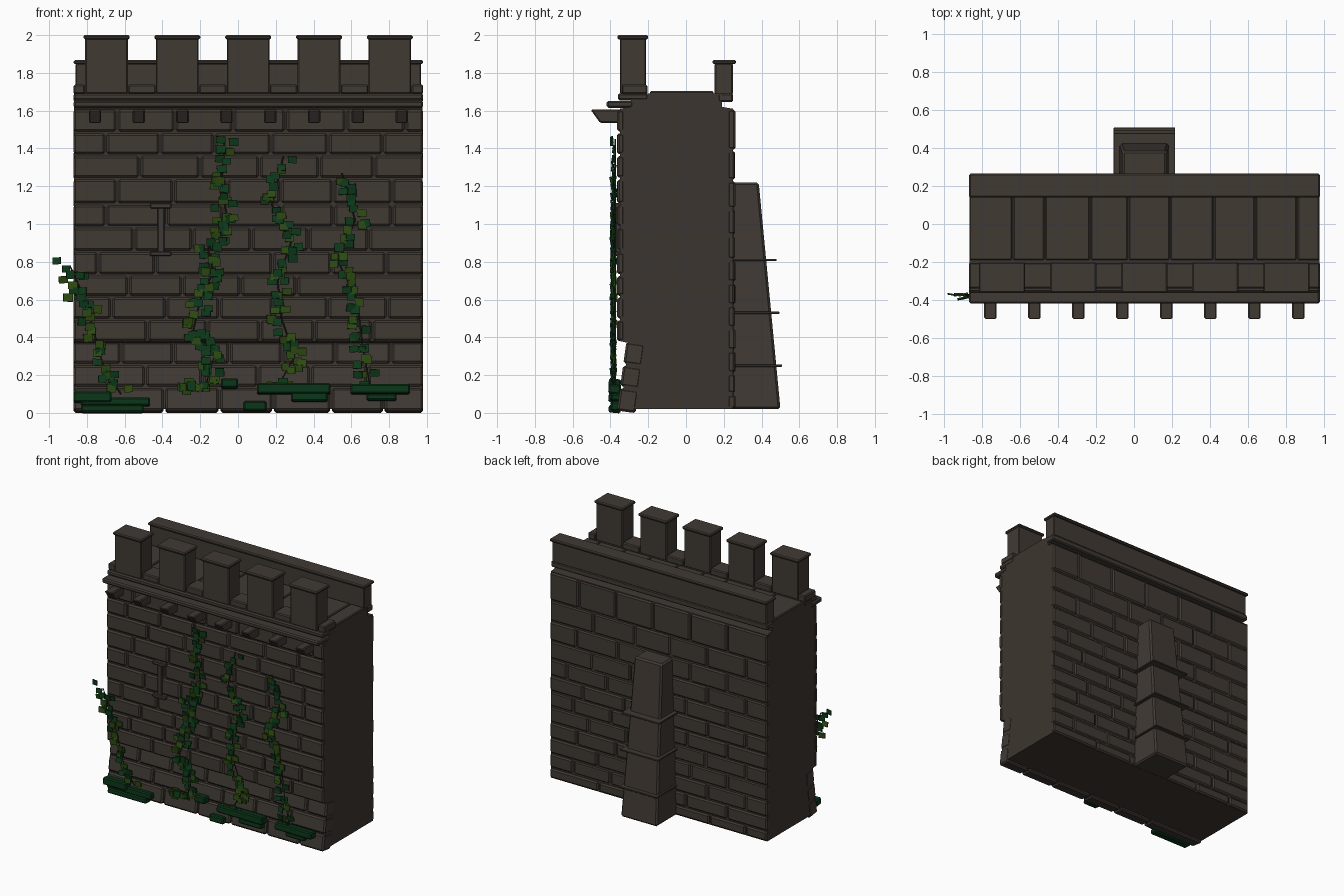
import bpy, bmesh, random
from math import radians
from mathutils import Vector, Matrix, Euler

random.seed(7)
if "Cube" in bpy.data.objects:
    bpy.data.objects.remove(bpy.data.objects["Cube"], do_unlink=True)


def material(name, rgb):
    m = bpy.data.materials.new(name)
    m.use_nodes = True
    m.diffuse_color = (*rgb, 1)
    m.node_tree.nodes["Principled BSDF"].inputs["Base Color"].default_value = (*rgb, 1)
    return m


STONE = material("brown stone", (0.052, 0.042, 0.034))
MORTAR = material("mortar and core", (0.046, 0.036, 0.029))
LEAF_DARK = material("dark green leaf", (0.004, 0.042, 0.010))
LEAF_LIGHT = material("olive green leaf", (0.026, 0.070, 0.006))
MOSS = material("moss", (0.003, 0.034, 0.009))
STEM = material("ivy stem", (0.035, 0.024, 0.016))

X0, X1 = -0.87, 0.98
MID = (X0 + X1) / 2


def box(bm, x, y, z, rot=None):
    """Add a box spanning three (low, high) pairs, optionally turned about its centre."""
    lo, hi = Vector((x[0], y[0], z[0])), Vector((x[1], y[1], z[1]))
    m = Matrix.Translation((lo + hi) / 2)
    if rot:
        m = m @ Euler(rot).to_matrix().to_4x4()
    size = hi - lo
    return bmesh.ops.create_cube(bm, size=1, matrix=m @ Matrix.Diagonal((*size, 1)))["verts"]


def finish(name, bm, mats, bevel=0.0):
    bmesh.ops.recalc_face_normals(bm, faces=bm.faces)
    me = bpy.data.meshes.new(name)
    bm.to_mesh(me)
    bm.free()
    ob = bpy.data.objects.new(name, me)
    bpy.context.collection.objects.link(ob)
    for m in mats:
        me.materials.append(m)
    if bevel:
        mod = ob.modifiers.new("worn edges", "BEVEL")
        mod.width = bevel
        mod.segments = 1
    return ob


def boxes(name, spans, mat=STONE, bevel=0.0):
    bm = bmesh.new()
    for s in spans:
        box(bm, *s)
    return finish(name, bm, [mat], bevel)


def extrude_x(bm, profile, xa, xb):
    """Sweep a (y, z) outline from xa to xb."""
    face = bm.faces.new([bm.verts.new((xa, y, z)) for y, z in profile])
    ext = bmesh.ops.extrude_face_region(bm, geom=[face])["geom"]
    moved = [v for v in ext if isinstance(v, bmesh.types.BMVert)]
    bmesh.ops.translate(bm, verts=moved, vec=(xb - xa, 0, 0))


# Wall core with a sloping foot
bm = bmesh.new()
extrude_x(bm, [(-0.345, 0.02), (-0.305, 0.37), (-0.35, 0.38), (-0.35, 1.61), (-0.29, 1.62),
               (-0.29, 1.69), (0.19, 1.69), (0.19, 1.62), (0.25, 1.61), (0.25, 0.02)], X0 + 0.002, X1 - 0.002)
finish("wall_core", bm, [MORTAR])


def course(first, width):
    """Split the wall length into stones, with the first joint at the given distance."""
    joints = [X0, X0 + first]
    while joints[-1] + width * 1.35 < X1:
        joints.append(joints[-1] + width * random.uniform(0.92, 1.08))
    return zip(joints, joints[1:] + [X1])


# Front courses; the lowest three lean back
GAP = 0.005
rows = [0, 0.13, 0.25, 0.375, 0.495, 0.615, 0.73, 0.855, 0.985, 1.105, 1.24, 1.365, 1.485, 1.61]
firsts = [0.48, 0.38, 0.25, 0.39, 0.2, 0.29, 0.13, 0.32, 0.17, 0.23, 0.35, 0.17, 0.23]
spans = []
for i, first in enumerate(firsts):
    z = (rows[i] + GAP, rows[i + 1] - GAP)
    for a, b in course(first, 0.3):
        x = (a + GAP * (a > X0), b - GAP * (b < X1))
        if i < 3:
            y = -0.358 + 0.017 * i
            spans.append((x, (y, y + 0.1), z, (radians(-8), 0, 0)))
        else:
            spans.append((x, (-0.366 + random.uniform(0, 0.006), -0.325), z))
boxes("front_stones", spans, STONE, 0.011)

# Back courses
rows = [0.02, 0.1, 0.21, 0.33, 0.45, 0.57, 0.69, 0.81, 0.94, 1.08, 1.23, 1.39, 1.61]
spans = []
for i in range(len(rows) - 1):
    for a, b in course(0.34 if i % 2 else 0.18, 0.33):
        spans.append(((a + GAP * (a > X0), b - GAP * (b < X1)),
                      (0.22, 0.263 - random.uniform(0, 0.006)), (rows[i] + GAP, rows[i + 1] - GAP)))
boxes("back_stones", spans, STONE, 0.01)

# String courses
boxes("front_string_courses", [((X0, X1), (-0.42, -0.28), (1.615, 1.652)),
                               ((X0, X1), (-0.36, -0.20), (1.655, 1.692))], STONE, 0.009)
boxes("back_string_courses", [((X0, X1), (0.17, 0.25), (1.645, 1.69))], STONE, 0.008)

# Corbels under the front string course
bm = bmesh.new()
for i in range(8):
    c = -0.757 + 0.232 * i
    extrude_x(bm, [(-0.34, 1.605), (-0.505, 1.605), (-0.455, 1.535), (-0.34, 1.535)], c - 0.033, c + 0.033)
finish("corbels", bm, [STONE], 0.007)

# Walkway paving
joints = [X0, -0.64, -0.47, -0.23, -0.03, 0.19, 0.42, 0.64, 0.86, X1]
boxes("walkway_slabs", [((a + 0.003, b - 0.003), (-0.19, 0.145), (1.67, 1.703))
                        for a, b in zip(joints, joints[1:])], STONE, 0.006)

# Rear parapet and coping
boxes("rear_parapet", [((X0 + 0.01, X1 - 0.01), (0.152, 0.248), (1.685, 1.85))], STONE, 0.006)
boxes("rear_coping", [((X0, X1), (0.14, 0.265), (1.846, 1.868))], STONE, 0.007)

# Merlons, their caps and the low sills between them
centres = [-0.696 + 0.375 * i for i in range(5)]
boxes("merlons", [((c - 0.113, c + 0.113), (-0.35, -0.212), (1.69, 1.985)) for c in centres], STONE, 0.006)
boxes("merlon_caps", [((c - 0.122, c + 0.122), (-0.363, -0.2), (1.978, 2.0)) for c in centres], STONE, 0.007)
ends = [X0] + [c + s for c in centres for s in (-0.115, 0.115)] + [X1]
boxes("parapet_sills", [((a, b), (-0.34, -0.205), (1.688, 1.738))
                        for a, b in zip(ends[::2], ends[1::2])], STONE, 0.007)

# Tapering buttress with thin ledges
bm = bmesh.new()
for v in box(bm, (-0.10, 0.21), (0.24, 0.50), (0.02, 1.22)):
    if v.co.z > 1:
        v.co.x = 0.055 + (v.co.x - 0.055) * 0.76
        if v.co.y > 0.3:
            v.co.y = 0.385
finish("buttress", bm, [STONE], 0.012)
boxes("buttress_ledges", [((-0.107, 0.217), (0.24, y), (z - 0.006, z + 0.006))
                          for z, y in ((0.25, 0.508), (0.53, 0.494), (0.81, 0.48))], STONE, 0.002)

# Arrow slit surround
boxes("arrow_slit", [((-0.427, -0.39), (-0.374, -0.34), (0.84, 1.1)),
                     ((-0.465, -0.353), (-0.38, -0.34), (1.083, 1.11)),
                     ((-0.465, -0.353), (-0.38, -0.34), (0.83, 0.855))], STONE, 0.005)

# Moss along the foot
patches = [(-0.87, -0.67, 0.055, 0.11), (-0.83, -0.465, 0.035, 0.08), (-0.83, -0.5, 0.0, 0.04),
           (0.03, 0.15, 0.01, 0.06), (0.1, 0.49, 0.1, 0.155), (0.28, 0.475, 0.06, 0.115),
           (0.595, 0.91, 0.1, 0.15), (0.68, 0.84, 0.065, 0.1), (-0.09, 0.0, 0.13, 0.18)]
boxes("moss", [((a, b), (-0.41 + 0.012 * (i % 2), -0.345), (c, d), (radians(-6), 0, 0))
               for i, (a, b, c, d) in enumerate(patches)], MOSS, 0.008)

# Ivy: creeping stems with small flat leaves scattered along them
vines = [
    ([(-0.62, 0.1), (-0.71, 0.24), (-0.77, 0.45), (-0.82, 0.62), (-0.89, 0.78)], 34),
    ([(-0.3, 0.14), (-0.17, 0.15), (-0.12, 0.32), (-0.24, 0.42), (-0.2, 0.6), (-0.13, 0.75), (-0.16, 0.87),
      (-0.05, 1.0), (-0.09, 1.2), (-0.07, 1.45)], 98),
    ([(0.2, 0.12), (0.3, 0.3), (0.23, 0.5), (0.21, 0.7), (0.28, 0.9), (0.18, 1.1), (0.24, 1.36)], 58),
    ([(0.7, 0.14), (0.66, 0.35), (0.63, 0.6), (0.53, 0.8), (0.62, 1.02), (0.55, 1.27)], 50),
]
leaves = bmesh.new()


def leaf(x, y, z):
    first = len(leaves.faces)
    w, h = random.uniform(0.021, 0.026), random.uniform(0.017, 0.022)
    tilt = (random.uniform(-0.25, 0.25), random.uniform(-0.08, 0.08), random.uniform(-0.3, 0.3))
    box(leaves, (x - w, x + w), (y - 0.004, y + 0.004), (z - h, z + h), tilt)
    leaves.faces.ensure_lookup_table()
    shade = int(random.random() < 0.4)
    for f in leaves.faces[first:]:
        f.material_index = shade


for n, (path, count) in enumerate(vines):
    cu = bpy.data.curves.new("ivy_stem", "CURVE")
    cu.dimensions = "3D"
    cu.bevel_depth = 0.004
    cu.bevel_resolution = 0
    sp = cu.splines.new("POLY")
    sp.points.add(len(path) - 1)
    for p, (x, z) in zip(sp.points, path):
        p.co = (x, -0.374, z, 1)
    cu.materials.append(STEM)
    bpy.context.collection.objects.link(bpy.data.objects.new(f"ivy_stem_{n + 1}", cu))
    for k in range(count):
        t = (k + random.random()) / count * (len(path) - 1)
        i = min(int(t), len(path) - 2)
        p = Vector(path[i]).lerp(Vector(path[i + 1]), t - i)
        spread = 0.035 + 0.035 * random.random()
        leaf(p.x + random.uniform(-1, 1) * spread, random.uniform(-0.394, -0.376),
             p.y + random.uniform(-0.025, 0.025))
for x, z in ((-0.96, 0.805), (-0.925, 0.705), (-0.9, 0.61)):
    leaf(x, -0.372, z)
finish("ivy_leaves", leaves, [LEAF_DARK, LEAF_LIGHT])
